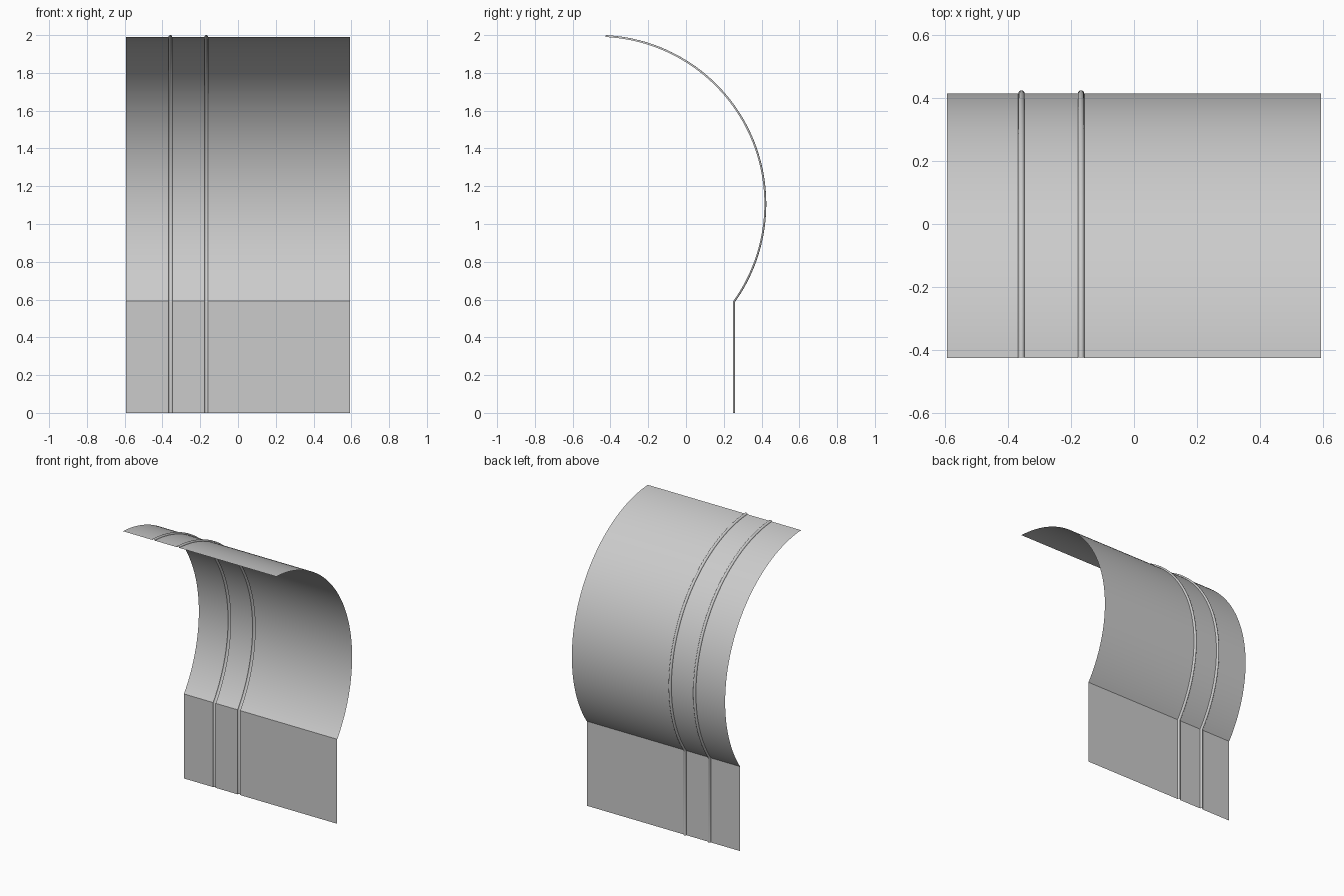
import bpy, bmesh
from math import sin, cos, pi, radians
from mathutils import Vector

cube = bpy.data.objects.get("Cube")
if cube:
    bpy.data.objects.remove(cube, do_unlink=True)

HALF_WIDTH = 0.594
WALL_Y = 0.25
CENTRE_Y, CENTRE_Z, RADIUS = -0.47, 1.106, 0.885
ARC_START, ARC_END, ARC_STEPS = radians(-35.5), radians(87.1), 64
RIB_CENTRES, RIB_RADIUS, RIB_STEPS = (-0.358, -0.168), 0.01, 8

# Painted grey sheet material
grey = bpy.data.materials.new("light grey sheet")
grey.use_nodes = True
colour = (0.6, 0.6, 0.6, 1)
grey.diffuse_color = colour
grey.node_tree.nodes["Principled BSDF"].inputs["Base Color"].default_value = colour

# Side path: (point, outward offset) for the upright wall, the kink and the arc
path = [(Vector((0, WALL_Y, 0)), Vector((0, 1, 0)))]
for i in range(ARC_STEPS + 1):
    a = ARC_START + (ARC_END - ARC_START) * i / ARC_STEPS
    out = Vector((0, cos(a), sin(a)))
    point = Vector((0, CENTRE_Y, CENTRE_Z)) + out * RADIUS
    if i == 0:
        # Mitred offset where the wall meets the arc
        point.y = WALL_Y
        mid = (out + Vector((0, 1, 0))).normalized()
        out = mid / mid.y
    path.append((point, out))

# Cross-section: flat sheet with half-round ribs pressed outward
section = [(-HALF_WIDTH, 0)]
for centre in RIB_CENTRES:
    for i in range(RIB_STEPS + 1):
        a = pi * i / RIB_STEPS
        section.append((centre - RIB_RADIUS * cos(a), RIB_RADIUS * sin(a)))
section.append((HALF_WIDTH, 0))

# Sweep the section along the path
bm = bmesh.new()
rows = [[bm.verts.new(p + out * h + Vector((x, 0, 0))) for x, h in section]
        for p, out in path]
for low, high in zip(rows, rows[1:]):
    for i in range(len(section) - 1):
        bm.faces.new((low[i], high[i], high[i + 1], low[i + 1]))
mesh = bpy.data.meshes.new("ribbed_curved_panel")
bm.to_mesh(mesh)
bm.free()
mesh.materials.append(grey)

panel = bpy.data.objects.new("ribbed_curved_panel", mesh)
bpy.context.collection.objects.link(panel)
bpy.ops.object.select_all(action='DESELECT')
panel.select_set(True)
bpy.context.view_layer.objects.active = panel
bpy.ops.object.shade_smooth_by_angle(angle=radians(30))
